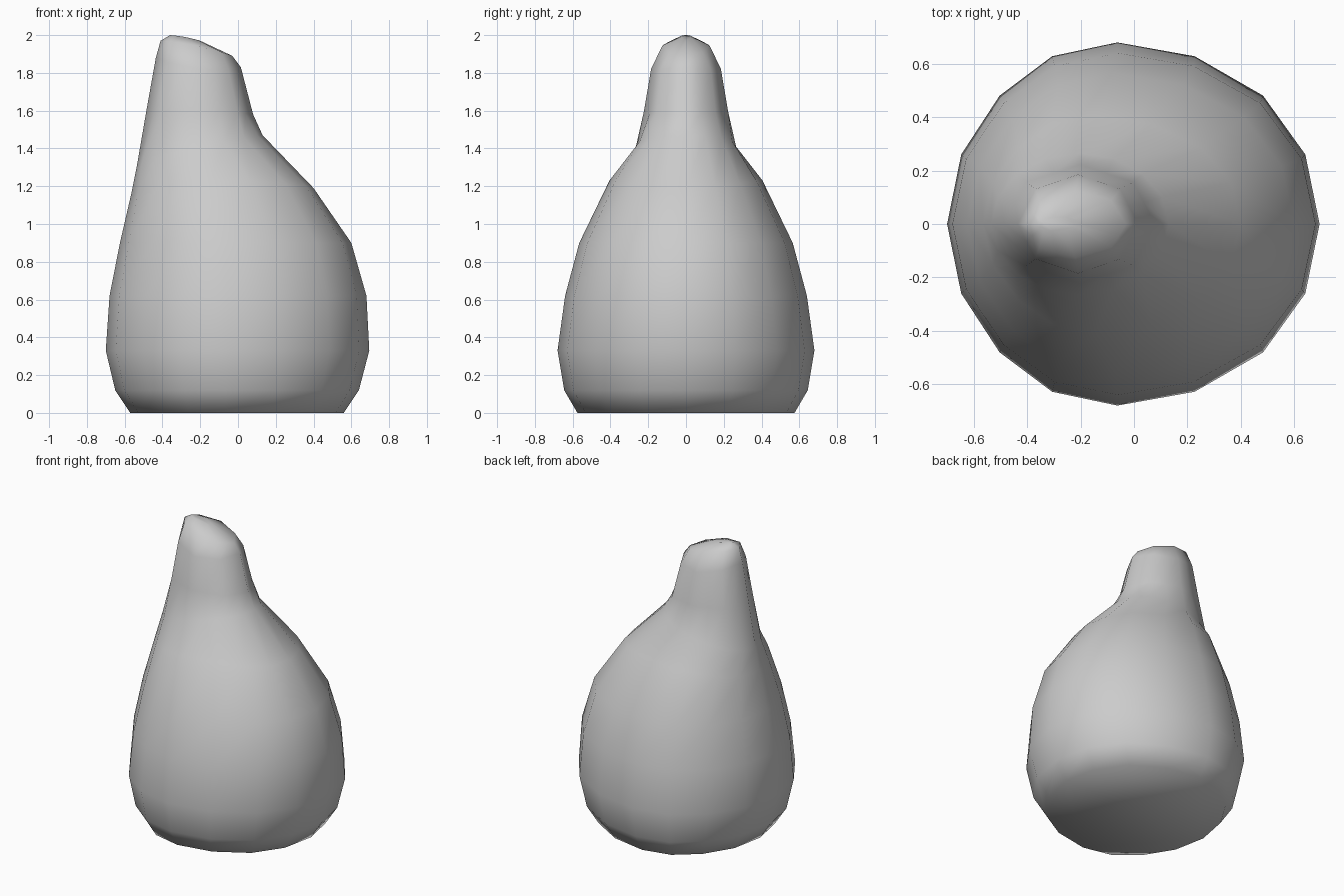
import bpy, bmesh
from math import sin, cos, pi, floor

if "Cube" in bpy.data.objects:
    bpy.data.objects.remove(bpy.data.objects["Cube"])

SEGMENTS = 16
# Rings: left x, left z, right x, right z, half depth, z of the front/back points
RINGS = [
    (-.57, 0.0, .56, 0.0, .575, 0.0),
    (-.65, .12, .64, .12, .645, .12),
    (-.70, .33, .695, .33, .68, .33),
    (-.68, .62, .68, .62, .64, .62),
    (-.625, .90, .60, .90, .565, .90),
    (-.565, 1.16, .40, 1.19, .405, 1.23),
    (-.535, 1.31, .13, 1.47, .265, 1.41),
    (-.485, 1.60, .08, 1.58, .222, 1.60),
    (-.435, 1.88, .015, 1.83, .185, 1.82),
    (-.41, 1.97, -.03, 1.89, .125, 1.945),
    (-.36, 2.0, -.20, 1.97, .03, 1.99),
]


def ring_point(ring, a, shift):
    lx, lz, rx, rz, depth, mid = ring
    c, s = cos(a), sin(a)
    x = (lx + rx) / 2 + (rx - lx) / 2 * c + shift * s ** 6
    z = (lz + rz) / 2 + (rz - lz) / 2 * c + (mid - (lz + rz) / 2) * s * s
    return (x, depth * s, z)


bm = bmesh.new()
rows = []
for n, ring in enumerate(RINGS):
    neck = n >= 7
    row = []
    for i in range(SEGMENTS):
        a = 2 * pi * i / SEGMENTS
        shift = 0 if n > 5 else -.06
        if neck and i % 2:
            # The neck is eight-sided: odd points lie on octagon edges
            p = ring_point(ring, a - pi / 8, 0)
            q = ring_point(ring, a + pi / 8, 0)
            co = [(u + v) / 2 for u, v in zip(p, q)]
        else:
            co = ring_point(ring, a, shift)
        row.append(bm.verts.new(co))
    rows.append(row)

# Skin the body, then close the base and the tip
for lo, hi in zip(rows, rows[1:]):
    for i in range(SEGMENTS):
        j = (i + 1) % SEGMENTS
        bm.faces.new((lo[i], lo[j], hi[j], hi[i]))
bm.faces.new(rows[0][::-1])
bm.faces.new(rows[-1])
bmesh.ops.recalc_face_normals(bm, faces=bm.faces[:])
for f in bm.faces:
    f.smooth = True

mesh = bpy.data.meshes.new("gourd_body")
bm.to_mesh(mesh)
bm.free()
body = bpy.data.objects.new("gourd_body", mesh)
bpy.context.collection.objects.link(body)
